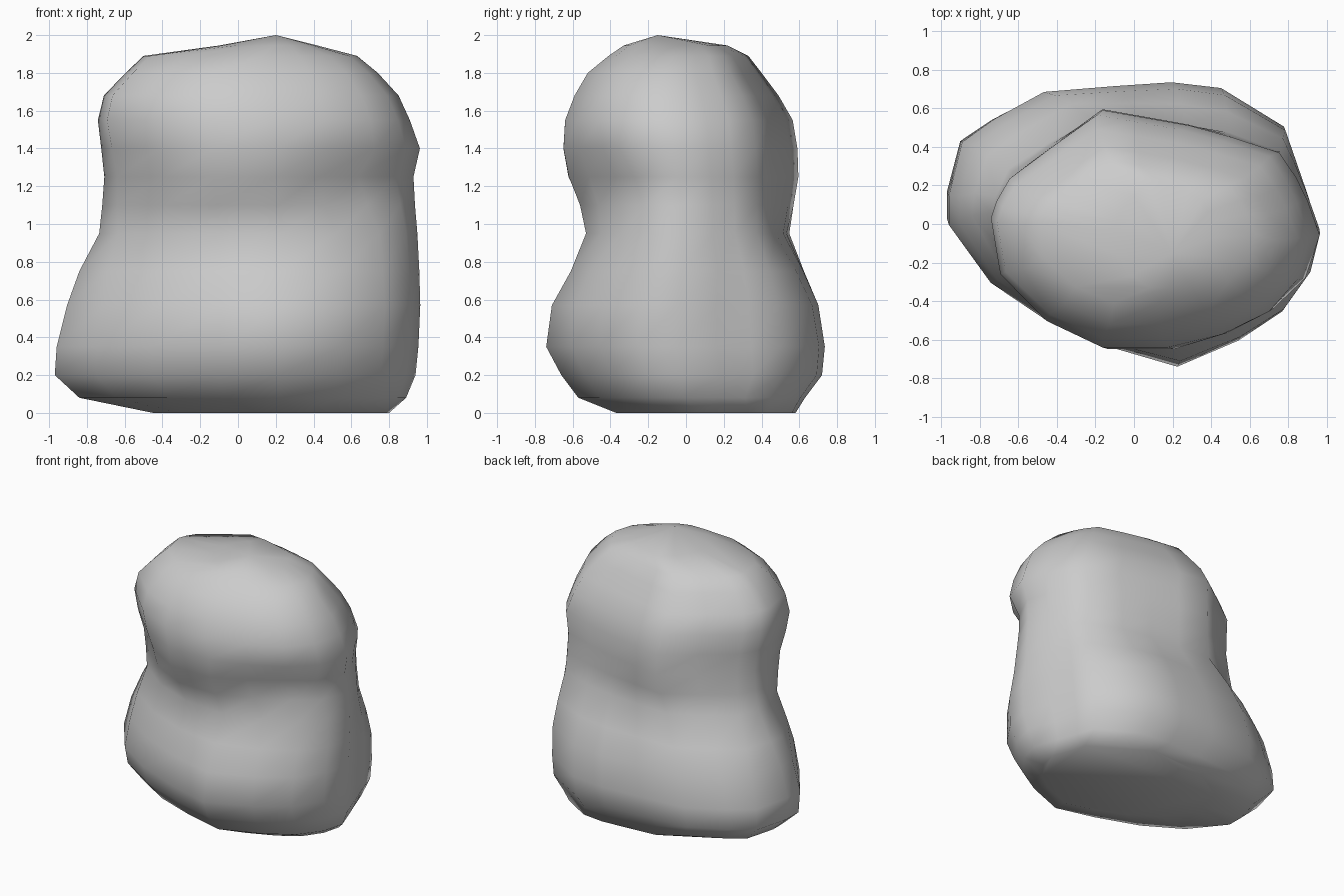
import bpy, bmesh, math
from mathutils import Vector

if "Cube" in bpy.data.objects:
    bpy.data.objects.remove(bpy.data.objects["Cube"])

# Plan outlines (counter-clockwise from +x) of the wide base and the narrower head
BASE = [(.97, -.05), (.9, .17), (.84, .35), (.79, .51), (.46, .71), (.2, .74), (-.1, .72),
        (-.47, .69), (-.73, .55), (-.9, .43), (-.97, .15), (-.97, 0), (-.75, -.3),
        (-.45, -.5), (-.1, -.64), (.23, -.735), (.55, -.6), (.78, -.45), (.92, -.25)]
HEAD = [(.965, -.05), (.9, .13), (.84, .25), (.75, .38), (.5, .46), (.28, .52), (.05, .56),
        (-.18, .6), (-.42, .43), (-.65, .26), (-.72, .14), (-.75, .05), (-.7, -.25),
        (-.45, -.5), (-.15, -.64), (.2, -.64), (.5, -.57), (.75, -.45), (.9, -.28)]

# Silhouette rings: z, left, right, front, back
RINGS = [(0, -.45, .8, -.37, .58), (.08, -.84, .89, -.57, .63), (.2, -.97, .94, -.66, .72),
         (.35, -.96, .955, -.74, .735), (.57, -.905, .965, -.71, .71),
         (.75, -.84, .96, -.61, .65), (.95, -.735, .95, -.53, .56),
         (1.1, -.72, .94, -.565, .575), (1.25, -.71, .935, -.625, .595),
         (1.4, -.725, .965, -.65, .59), (1.55, -.742, .91, -.64, .565),
         (1.68, -.71, .85, -.59, .49), (1.8, -.595, .74, -.52, .4),
         (1.89, -.5, .63, -.41, .33), (1.945, -.1, .42, -.33, .22)]

# Weathered hollows under the overhanging head: centre, depth
DENTS = [(Vector((.66, -.46, 1.22)), .12), (Vector((-.55, -.42, 1.22)), .05)]


def unit(outline):
    """Scale an outline so its bounding box is 0..1 both ways."""
    xs, ys = zip(*outline)
    return [((x - min(xs)) / (max(xs) - min(xs)), (y - min(ys)) / (max(ys) - min(ys)))
            for x, y in outline]


def dented(p):
    q = p.copy()
    for c, depth in DENTS:
        d = p - c
        w = math.exp(-(d.x ** 2 + d.y ** 2) / .09 - d.z ** 2 / .03)
        q -= Vector((c.x, c.y, 0)).normalized() * depth * w
    return q


# Boulder body, lofted through the rings
bm = bmesh.new()
loops = []
base, head = unit(BASE), unit(HEAD)
for z, x0, x1, y0, y1 in RINGS:
    t = min(1, max(0, (z - .5) / .7))
    loop = []
    for a, b in zip(base, head):
        u, v = (a[i] + (b[i] - a[i]) * t for i in (0, 1))
        p = Vector((x0 + (x1 - x0) * u, y0 + (y1 - y0) * v, z))
        loop.append(bm.verts.new(dented(p)))
    loops.append(loop)
n = len(BASE)
for lo, hi in zip(loops, loops[1:]):
    for i in range(n):
        j = (i + 1) % n
        bm.faces.new((lo[i], lo[j], hi[j], hi[i]))

# Flat underside and peaked crown
bm.faces.new(loops[0][::-1])
peak = bm.verts.new((.2, -.15, 2))
for i in range(n):
    bm.faces.new((loops[-1][i], loops[-1][(i + 1) % n], peak))
bmesh.ops.recalc_face_normals(bm, faces=bm.faces[:])
for f in bm.faces:
    f.smooth = True

mesh = bpy.data.meshes.new("boulder")
bm.to_mesh(mesh)
bm.free()
bpy.context.collection.objects.link(bpy.data.objects.new("boulder", mesh))
